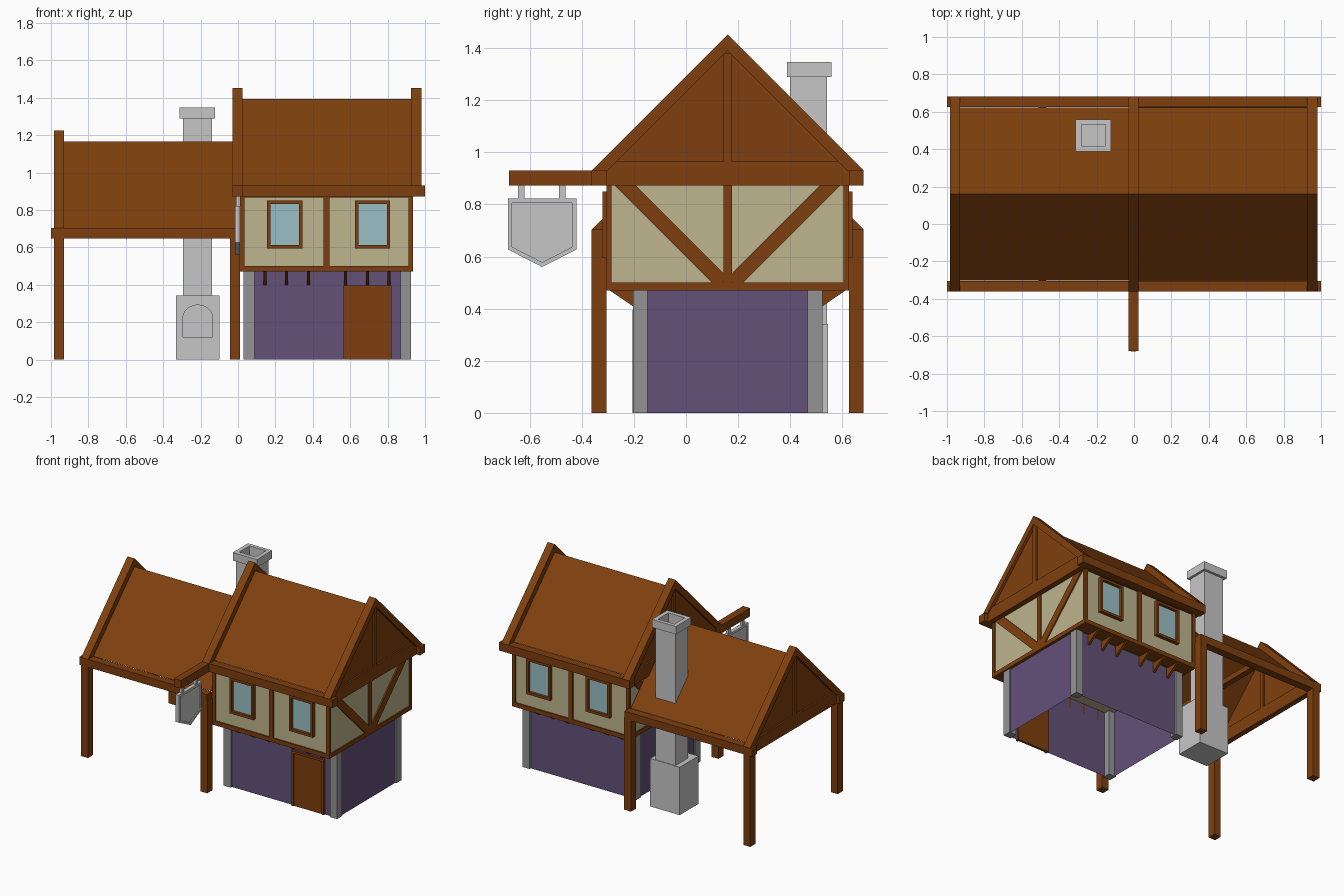
import bpy, bmesh, math
from mathutils import Vector

if "Cube" in bpy.data.objects:
    bpy.data.objects.remove(bpy.data.objects["Cube"])


def lin(c):
    c /= 255
    return c / 12.92 if c <= 0.04045 else ((c + 0.055) / 1.055) ** 2.4


def material(name, r, g, b):
    m = bpy.data.materials.new(name)
    m.diffuse_color = (lin(r), lin(g), lin(b), 1)
    m.use_nodes = True
    m.node_tree.nodes["Principled BSDF"].inputs["Base Color"].default_value = m.diffuse_color
    return m


WOOD = material("brown wood", 126, 63, 14)
CREAM = material("cream plaster", 190, 181, 142)
PURPLE = material("purple wall", 99, 81, 121)
STONE = material("dark stone", 148, 148, 148)
GREY = material("light stone", 198, 198, 198)
GLASS = material("window glass", 154, 192, 199)
YC = 0.16  # ridge line of both roofs


def finish(name, bm, mat):
    bmesh.ops.recalc_face_normals(bm, faces=bm.faces[:])
    me = bpy.data.meshes.new(name)
    bm.to_mesh(me)
    bm.free()
    me.materials.append(mat)
    ob = bpy.data.objects.new(name, me)
    bpy.context.collection.objects.link(ob)
    return ob


def box(name, x, y, z, mat):
    bm = bmesh.new()
    bmesh.ops.create_cube(bm, size=1)
    for v in bm.verts:
        v.co = Vector([(a[0] + a[1]) / 2 + c * abs(a[1] - a[0]) for a, c in zip((x, y, z), v.co)])
    return finish(name, bm, mat)


def prism(name, pts, lo, hi, mat, axis="x"):
    """Extrude a profile: (y, z) points along x, or (x, z) points along y."""
    bm = bmesh.new()
    at = (lambda p: (lo, p[0], p[1])) if axis == "x" else (lambda p: (p[0], lo, p[1]))
    f = bm.faces.new([bm.verts.new(at(p)) for p in pts])
    r = bmesh.ops.extrude_face_region(bm, geom=[f])
    d = Vector((hi - lo, 0, 0)) if axis == "x" else Vector((0, hi - lo, 0))
    bmesh.ops.translate(bm, vec=d, verts=[v for v in r["geom"] if isinstance(v, bmesh.types.BMVert)])
    return finish(name, bm, mat)


def both(y0, y1):
    """The same y range at the front and mirrored to the back."""
    return [("front", (y0, y1)), ("back", (2 * YC - y1, 2 * YC - y0))]


def cut(ob, cutter):
    m = ob.modifiers.new("cut", "BOOLEAN")
    m.object, m.operation, m.solver = cutter, "DIFFERENCE", "EXACT"
    cutter.hide_render = True
    cutter.hide_viewport = True


def chevron(z, outer, inner):
    return [(YC - outer, z), (YC, z + outer), (YC + outer, z), (YC + inner, z), (YC, z + inner), (YC - inner, z)]


def roof(name, x0, x1, z, ends):
    """Roof slab with eave beams, plus a framed gable at each of the ends."""
    prism(name + "_roof", chevron(z, 0.463, 0.43), x0, x1, WOOD)
    for a, b in ends:
        prism(name + "_rafters", chevron(z, 0.522, 0.46), a, b, WOOD)
        prism(name + "_gable_panel", [(YC - 0.46, z), (YC + 0.46, z), (YC, z + 0.46)], a + 0.02, b - 0.02, WOOD)
        box(name + "_tie_beam", (a + 0.008, b - 0.008), (-0.305, 0.625), (z - 0.058, z + 0.035), WOOD)
        box(name + "_king_post", (a + 0.008, b - 0.008), (YC - 0.016, YC + 0.016), (z, z + 0.45), WOOD)


# Roofs
roof("house", -0.01, 0.95, 0.93, [(-0.03, 0.025), (0.925, 0.98)])
roof("lean_to", -0.95, 0.0, 0.704, [(-0.985, -0.93)])
for side, y in both(-0.362, -0.305):
    box(side + "_house_eave", (-0.03, 1.0), y, (0.872, 0.93), WOOD)
    box(side + "_lean_to_eave", (-1.0, 0.01), y, (0.648, 0.704), WOOD)
    for x in (-0.985, -0.043):
        box(side + "_post", (x, x + 0.054), y, (0, 0.66), WOOD)

# Truss under the lean-to roof
box("inner_tie_beam", (-0.51, -0.47), (-0.305, 0.625), (0.66, 0.70), WOOD)
box("inner_king_post", (-0.505, -0.475), (YC - 0.016, YC + 0.016), (0.70, 1.14), WOOD)

# Ground floor: open wall shell and stone corners
bm = bmesh.new()
bmesh.ops.create_cube(bm, size=1)
bmesh.ops.delete(bm, geom=[f for f in bm.faces if abs(f.normal.z) > 0.5], context="FACES")
for v in bm.verts:
    v.co = (0.4775 + v.co.x * 0.875, YC + v.co.y * 0.70, 0.237 + v.co.z * 0.474)
finish("ground_wall", bm, PURPLE)
for side, y in both(-0.204, -0.147):
    for x in (0.03, 0.868):
        box(side + "_corner_stone", (x, x + 0.057), y, (0, 0.472), STONE)

# Door with frame
box("door", (0.58, 0.805), (-0.197, -0.18), (0, 0.38), WOOD)
for x in (0.565, 0.803):
    box("door_jamb", (x, x + 0.017), (-0.205, -0.18), (0, 0.395), WOOD)
box("door_lintel", (0.565, 0.82), (-0.205, -0.18), (0.378, 0.395), WOOD)

# Upper floor
box("upper_wall", (0.018, 0.927), (-0.296, 0.616), (0.477, 0.90), CREAM)
for side, y in both(-0.306, -0.20):
    box(side + "_sill_beam", (0.01, 0.936), y, (0.47, 0.50), WOOD)
for side, y in both(-0.306, -0.285):
    box(side + "_top_beam", (0.01, 0.936), y, (0.868, 0.90), WOOD)
    for a, b in ((0.01, 0.028), (0.458, 0.49), (0.918, 0.936)):
        box(side + "_stud", (a, b), y, (0.48, 0.89), WOOD)
for a, b in ((0.01, 0.035), (0.911, 0.936)):
    box("end_sill", (a, b), (-0.306, 0.626), (0.47, 0.50), WOOD)
    box("end_stud", (a, b), (YC - 0.016, YC + 0.016), (0.48, 0.89), WOOD)
    for y in (-0.306, 0.61):
        box("end_corner_stud", (a, b), (y, y + 0.016), (0.48, 0.89), WOOD)
    for s in (-1, 1):
        prism("end_brace", [(YC + s * u, z) for u, z in ((0, 0.52), (0.04, 0.48), (0.44, 0.88), (0.36, 0.88))],
              a, b, WOOD)

# Windows and jetty brackets, front and back
for cx in (0.25, 0.72):
    for side, y in both(-0.301, -0.294):
        box(side + "_window_glass", (cx - 0.08, cx + 0.08), y, (0.605, 0.84), GLASS)
    for side, y in both(-0.32, -0.29):
        for s in (-1, 1):
            box(side + "_window_jamb", (cx + s * 0.085 - 0.009, cx + s * 0.085 + 0.009), y, (0.595, 0.85), WOOD)
        for z in (0.595, 0.832):
            box(side + "_window_rail", (cx - 0.094, cx + 0.094), y, (z, z + 0.018), WOOD)
for x in (0.145, 0.26, 0.377, 0.575, 0.692, 0.808):
    for s in (-1, 1):
        prism("jetty_bracket", [(YC + s * u, z) for u, z in ((0.35, 0.475), (0.46, 0.475), (0.35, 0.40))],
              x - 0.008, x + 0.008, WOOD)

# Chimney with hollow flue, and hearth with arched recess
flue = box("flue_cutter", (-0.282, -0.152), (0.417, 0.533), (1.1, 1.5), GREY)
cut(box("chimney_stack", (-0.295, -0.139), (0.40, 0.541), (0.30, 1.30), GREY), flue)
cut(box("chimney_cap", (-0.312, -0.122), (0.387, 0.559), (1.29, 1.347), GREY), flue)
hearth = box("hearth", (-0.332, -0.098), (0.335, 0.545), (0, 0.342), GREY)
arch = [(-0.295, 0.122), (-0.135, 0.122)]
arch += [(-0.215 + 0.08 * math.cos(math.pi * i / 12), 0.22 + 0.072 * math.sin(math.pi * i / 12)) for i in range(13)]
cut(hearth, prism("arch_cutter", arch, 0.30, 0.45, GREY, "y"))

# Hanging sign with raised rim on both faces
box("sign_arm", (-0.03, 0.025), (-0.68, -0.30), (0.872, 0.93), WOOD)
for y in (-0.645, -0.488):
    box("sign_hanger", (-0.012, 0.008), (y, y + 0.026), (0.81, 0.875), GREY)


def shield(w, top, low, tip):
    return [(-0.552 - w, top), (-0.552 + w, top), (-0.552 + w, low), (-0.552, tip), (-0.552 - w, low)]


sign = prism("sign_board", shield(0.131, 0.822, 0.627, 0.56), -0.016, 0.012, GREY)
for a, b in ((-0.03, -0.009), (0.005, 0.03)):
    cut(sign, prism("sign_cutter", shield(0.115, 0.805, 0.637, 0.578), a, b, GREY))
